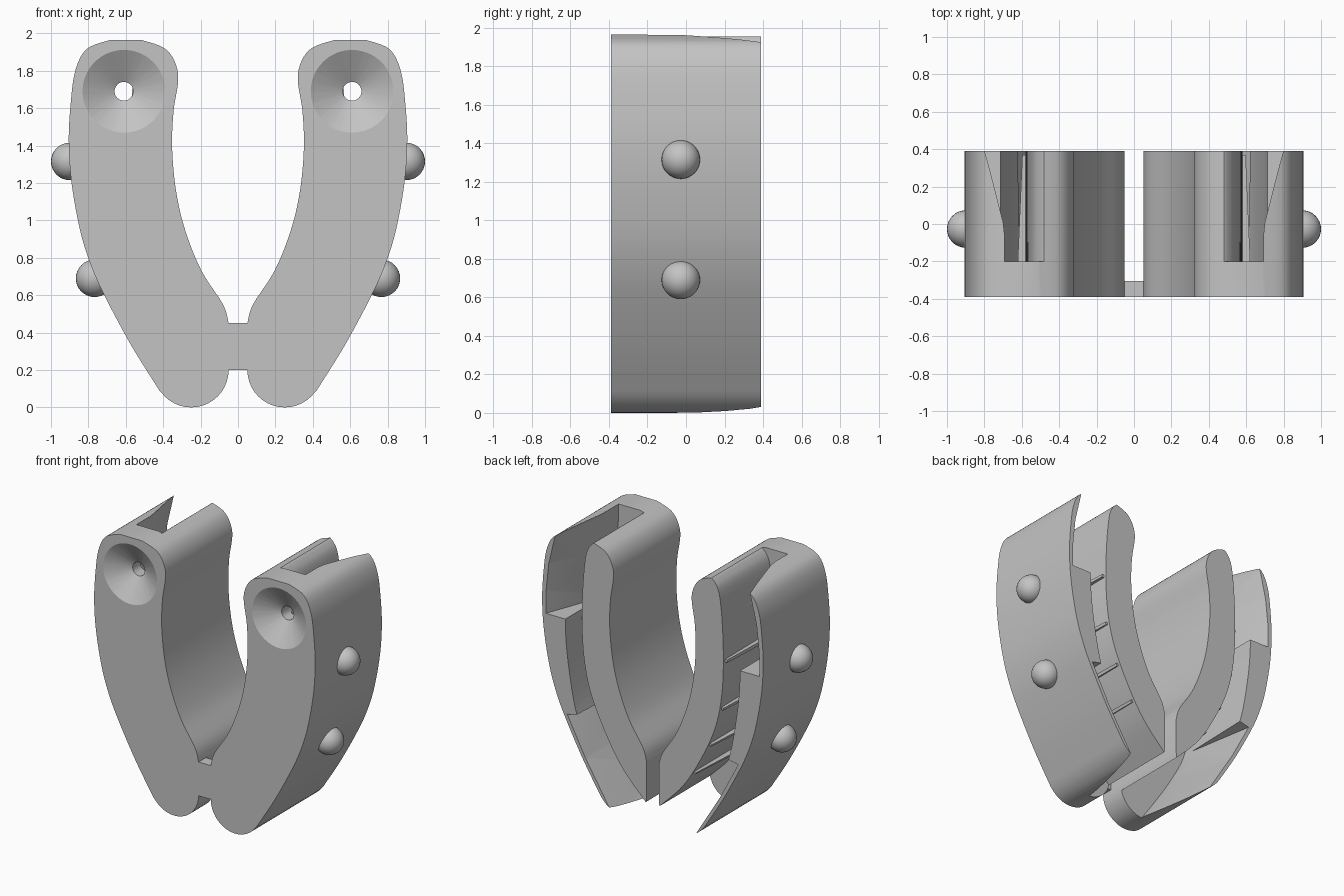
import bpy, bmesh, math
from mathutils import Vector

if "Cube" in bpy.data.objects:
    bpy.data.objects.remove(bpy.data.objects["Cube"])

FRONT, BACK, FLOOR = -0.39, 0.39, -0.20

grey = bpy.data.materials.new("plain_grey")
grey.diffuse_color = (0.55, 0.55, 0.55, 1)
grey.use_nodes = True
grey.node_tree.nodes["Principled BSDF"].inputs["Base Color"].default_value = grey.diffuse_color


def spline(pts, n=6):
    """Smooth curve through (x, z) points."""
    p = [Vector(q) for q in [pts[0]] + pts + [pts[-1]]]
    out = []
    for i in range(1, len(p) - 2):
        a, b, c, d = p[i - 1:i + 3]
        for k in range(n):
            t = k / n
            out.append(tuple(0.5 * (2 * b + (c - a) * t + (2 * a - 5 * b + 4 * c - d) * t * t
                                    + (3 * b - a - 3 * c + d) * t ** 3)))
    return out + [tuple(p[-1])]


def finish(name, bm):
    bmesh.ops.recalc_face_normals(bm, faces=bm.faces)
    me = bpy.data.meshes.new(name)
    bm.to_mesh(me)
    bm.free()
    me.materials.append(grey)
    ob = bpy.data.objects.new(name, me)
    bpy.context.collection.objects.link(ob)
    return ob


def loft(name, front, back, y0, y1):
    """Solid between two matching (x, z) outlines at depths y0 and y1."""
    bm = bmesh.new()
    a = [bm.verts.new((x, y0, z)) for x, z in front]
    b = [bm.verts.new((x, y1, z)) for x, z in back]
    bm.faces.new(a)
    bm.faces.new(b[::-1])
    for i in range(len(a)):
        j = (i + 1) % len(a)
        bm.faces.new((a[i], b[i], b[j], a[j]))
    bmesh.ops.triangulate(bm, faces=[f for f in bm.faces if len(f.verts) == 4])
    return finish(name, bm)


def activate(ob):
    bpy.ops.object.select_all(action='DESELECT')
    ob.select_set(True)
    bpy.context.view_layer.objects.active = ob


def cut(ob, cutter):
    m = ob.modifiers.new("cut", 'BOOLEAN')
    m.operation, m.solver, m.object = 'DIFFERENCE', 'EXACT', cutter
    activate(ob)
    bpy.ops.object.modifier_apply(modifier=m.name)
    bpy.data.objects.remove(cutter)


def mirror_smooth(ob, angle=30):
    m = ob.modifiers.new("mirror", 'MIRROR')
    m.use_mirror_merge = False
    activate(ob)
    bpy.ops.object.modifier_apply(modifier=m.name)
    bpy.ops.object.shade_smooth_by_angle(angle=math.radians(angle))


def cone(name, r1, r2, y0, y1, seg):
    """Frustum along y at the screw position."""
    ring = lambda r: [(0.61 + r * math.cos(2 * math.pi * i / seg),
                       1.69 + r * math.sin(2 * math.pi * i / seg)) for i in range(seg)]
    return loft(name, ring(r1), ring(r2), y0, y1)


# Curved limb: rounded foot, outer curve, rounded top, inner curve
foot = [(0.25 + 0.2 * math.cos(math.radians(a)), 0.2 + 0.2 * math.sin(math.radians(a)))
        for a in range(180, 316, 9)]
outer = spline([(0.42, 0.09), (0.57, 0.33), (0.715, 0.6), (0.79, 0.77), (0.845, 0.95),
                (0.89, 1.2), (0.905, 1.42), (0.895, 1.62), (0.87, 1.80), (0.81, 1.915),
                (0.69, 1.963)])
inner = spline([(0.51, 1.963), (0.38, 1.91), (0.32, 1.78), (0.345, 1.58), (0.352, 1.38),
                (0.33, 1.15), (0.28, 0.94), (0.195, 0.73), (0.08, 0.55), (0.05, 0.45)])
outline = foot + outer + inner
limb = loft("limb", outline, outline, FRONT, BACK)

# Channel open at the back, top and foot
slot_in = spline([(0.43, 1.975), (0.50, 1.94), (0.55, 1.83), (0.577, 1.5), (0.57, 1.15),
                  (0.516, 0.865), (0.40, 0.60), (0.25, 0.355), (0.065, 0.16), (0.0, 0.10)])
slot_out = spline([(0.20, -0.05), (0.34, 0.15), (0.50, 0.40), (0.62, 0.645), (0.69, 1.0),
                   (0.715, 1.3), (0.70, 1.6), (0.69, 2.1)])
slot = slot_in + [(0.0, -0.1), (0.2, -0.1)] + slot_out + [(0.43, 2.1)]
cut(limb, loft("slot_cutter", slot, slot, FLOOR, 0.5))

# Upper flare thins the outer wall above a ledge
cut(limb, loft("upper_flare_cutter",
               [(0.64, 1.33), (0.69, 1.33), (0.69, 1.5), (0.69, 1.7), (0.688, 1.92), (0.687, 2.1), (0.64, 2.1)],
               [(0.64, 1.33), (0.875, 1.33), (0.873, 1.5), (0.852, 1.7), (0.80, 1.92), (0.74, 2.1), (0.64, 2.1)],
               -0.1, 0.391))

# Lower flare thins the outer wall below a step
cut(limb, loft("lower_flare_cutter",
               [(0.48, 0.68), (0.60, 0.63), (0.49, 0.40), (0.33, 0.15), (0.19, -0.06), (0.1, -0.06), (0.25, 0.25)],
               [(0.48, 0.68), (0.70, 0.63), (0.55, 0.345), (0.38, 0.07), (0.30, -0.06), (0.1, -0.06), (0.25, 0.25)],
               FLOOR + 0.003, 0.391))

# Countersunk screw hole
cut(limb, cone("countersink_cutter", 0.2245, 0.05, FRONT - 0.002, FRONT + 0.1, 64))
cut(limb, cone("hole_cutter", 0.05, 0.05, FRONT - 0.1, FLOOR + 0.1, 32))
mirror_smooth(limb)

# Slender tapered ribs along the inner side of the channel
for i, (x, z, a) in enumerate([(0.577, 1.36, 0), (0.545, 1.0, -14), (0.45, 0.71, -25), (0.32, 0.47, -31)]):
    c, s = math.cos(math.radians(a)), math.sin(math.radians(a))
    place = lambda pts: [(x + u * c - v * s, z + u * s + v * c) for u, v in pts]
    rib = loft("channel_rib_%d" % (i + 1),
               place([(-0.03, -0.015), (0.045, -0.015), (0.045, 0.015), (-0.03, 0.015)]),
               place([(-0.03, -0.01), (0.02, -0.01), (0.02, 0.01), (-0.03, 0.01)]),
               FLOOR - 0.01, BACK - 0.02)
    mirror_smooth(rib)

# Round side knobs
for name, x, z in (("upper_knob", 0.9, 1.315), ("lower_knob", 0.767, 0.69)):
    bm = bmesh.new()
    bmesh.ops.create_uvsphere(bm, u_segments=32, v_segments=16, radius=0.1)
    bmesh.ops.translate(bm, verts=bm.verts, vec=(x, -0.027, z))
    mirror_smooth(finish(name, bm), 40)

# Thin bridge joining the limbs
bar = [(-0.055, 0.2), (0.055, 0.2), (0.055, 0.45), (-0.055, 0.45)]
loft("bridge", bar, bar, FRONT, -0.305)
